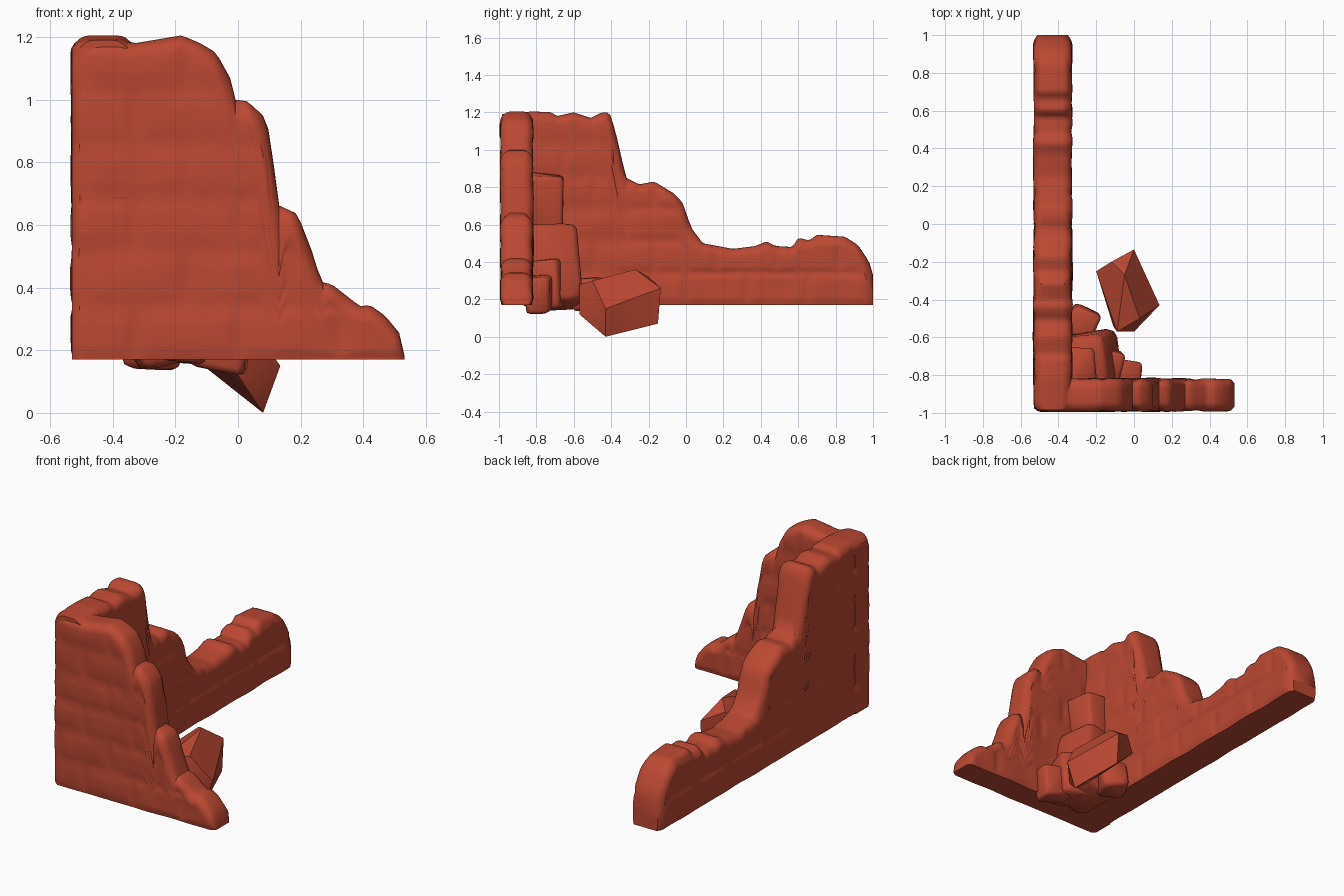
import bpy, bmesh, math, random
from mathutils import Vector, Euler, noise

if "Cube" in bpy.data.objects:
    bpy.data.objects.remove(bpy.data.objects["Cube"], do_unlink=True)

brick = bpy.data.materials.new("brick_red")
brick.use_nodes = True
colour = (0.50, 0.065, 0.032, 1)
brick.diffuse_color = colour
brick.node_tree.nodes["Principled BSDF"].inputs["Base Color"].default_value = colour

GROUND = 0.17
COURSE = 0.172


def finish(bm, name, angle):
    bmesh.ops.recalc_face_normals(bm, faces=bm.faces)
    mesh = bpy.data.meshes.new(name)
    bm.to_mesh(mesh)
    bm.free()
    mesh.materials.append(brick)
    obj = bpy.data.objects.new(name, mesh)
    bpy.context.collection.objects.link(obj)
    bpy.ops.object.select_all(action="DESELECT")
    obj.select_set(True)
    bpy.context.view_layer.objects.active = obj
    bpy.ops.object.shade_smooth_by_angle(angle=math.radians(angle))
    return obj


def height(profile, u):
    for (a, ha), (b, hb) in zip(profile, profile[1:]):
        if u <= b:
            return ha + (hb - ha) * max(0, u - a) / (b - a)
    return profile[-1][1]


def relief(u, z, side):
    # Worn bricks in running bond: soft joints plus broad lumps
    row = math.floor((z - GROUND) / COURSE)
    fz = (z - GROUND) / COURSE - row
    fu = (u / (COURSE * 1.9) + 0.5 * (row % 2)) % 1
    joint = max(math.exp(-(min(fz, 1 - fz) / 0.12) ** 2),
                0.8 * math.exp(-(min(fu, 1 - fu) / 0.07) ** 2))
    return 0.006 * noise.noise(Vector((u * 6, z * 6, side * 9))) - 0.009 * joint


def wall(name, profile, half, place, rows=30, arc=5, radius=0.05):
    # Sweep a round-topped section along the broken skyline
    bm = bmesh.new()
    start, end = profile[0][0], profile[-1][0]
    count = round((end - start) / 0.0175)
    rings = []
    for i in range(count + 1):
        u = start + (end - start) * i / count
        top = height(profile, u)
        slope = (height(profile, u + 0.03) - height(profile, u - 0.03)) / 0.06
        rz = min(radius * math.hypot(1, slope), 0.6 * (top - GROUND))
        edge = min(u - start, end - u)
        w = half - 0.02 * max(0, 1 - edge / 0.035) ** 2
        section = [(w, GROUND + (top - rz - GROUND) * k / rows) for k in range(rows)]
        for k in range(arc + 1):
            t = math.pi / 2 * k / arc
            section.append((w - radius + radius * math.cos(t), top - rz + rz * math.sin(t)))
        ring = []
        for side in (1, -1):
            for d, z in (section if side > 0 else reversed(section)):
                d += relief(u, z, side) * min(1, d / half)
                ring.append(bm.verts.new(place(u, side * d, z)))
        rings.append(ring)
    for a, b in zip(rings, rings[1:]):
        n = len(a)
        for k in range(n):
            bm.faces.new((a[k], a[(k + 1) % n], b[(k + 1) % n], b[k]))
    for ring in (rings[0], rings[-1]):
        n = len(ring)
        for k in range(n // 2 - 1):
            bm.faces.new((ring[k], ring[k + 1], ring[n - 2 - k], ring[n - 1 - k]))
    return finish(bm, name, 50)


def hull(name, points, bevel, angle):
    bm = bmesh.new()
    for p in points:
        bm.verts.new(p)
    out = bmesh.ops.convex_hull(bm, input=bm.verts[:])
    loose = [v for v in bm.verts if not v.link_faces]
    bmesh.ops.delete(bm, geom=loose, context="VERTS")
    if bevel:
        bmesh.ops.bevel(bm, geom=bm.edges[:], offset=bevel, segments=2,
                        profile=0.5, affect="EDGES", clamp_overlap=True)
    return finish(bm, name, angle)


def stone(name, low, high, turn, seed, bevel=0.02):
    # Rough block with jittered corners
    rng = random.Random(seed)
    low, high = Vector(low), Vector(high)
    centre, size = (low + high) / 2, (high - low) / 2
    spin = Euler(turn).to_matrix()
    points = []
    for sx in (-1, 1):
        for sy in (-1, 1):
            for sz in (-1, 1):
                corner = [s * e * rng.uniform(0.85, 1.05) for s, e in zip((sx, sy, sz), size)]
                points.append(centre + spin @ Vector(corner))
    return hull(name, points, bevel, 50)


# Front wall, stepping down to its broken right-hand end
front_skyline = [
    (-.53, 1.17), (-.5, 1.185), (-.38, 1.19), (-.33, 1.18), (-.18, 1.205), (-.12, 1.18),
    (-.07, 1.15), (-.02, 1.06), (-.01, 1.0), (.03, .995), (.09, .94), (.11, .84),
    (.125, .665), (.19, .635), (.25, .48), (.26, .42), (.3, .41), (.39, .34),
    (.42, .345), (.47, .31), (.515, .255), (.532, .18)]
wall("front_wall", front_skyline, 0.088, lambda u, d, z: (u, -0.905 + d, z))

# Long side wall, tall at the corner and low at the back
side_skyline = [
    (-.985, 1.19), (-.82, 1.205), (-.72, 1.2), (-.69, 1.18), (-.6, 1.2), (-.51, 1.17),
    (-.45, 1.2), (-.41, 1.2), (-.38, 1.11), (-.32, .85), (-.25, .815), (-.17, .83),
    (-.07, .77), (-.02, .72), (.03, .58), (.09, .5), (.25, .47), (.37, .485),
    (.43, .51), (.48, .485), (.57, .48), (.6, .53), (.66, .515), (.7, .545),
    (.85, .535), (.92, .49), (.98, .4), (1, .33)]
wall("side_wall", side_skyline, 0.102, lambda u, d, z: (-0.43 + d, u, z))

# Rubble heaped in the inner corner
stone("upper_rubble", (-.4, -.86, .45), (-.22, -.65, .88), (0, 0.12, 0), 2)
stone("large_rubble", (-.38, -.86, .16), (-.1, -.58, .61), (0.06, -0.2, 0.1), 5, 0.03)
stone("middle_rubble", (-.3, -.86, .15), (-.06, -.65, .42), (0, 0.1, -0.25), 8)
stone("small_rubble", (-.15, -.85, .13), (.04, -.72, .33), (0, 0.15, -0.15), 3)
stone("side_rubble", (-.36, -.6, .14), (-.19, -.44, .32), (0.1, 0.1, -0.45), 7)

# Loose angular stone lying clear of the walls
hull("fallen_stone", [
    (.08, -.43, 0), (.135, -.43, .15), (0, -.15, .07), (0, -.135, .26),
    (0, -.57, .12), (-.09, -.57, .28), (-.2, -.25, .25), (-.12, -.2, .32),
    (-.05, -.27, .36), (-.11, -.54, .15), (.03, -.5, .3)], 0, 35)
